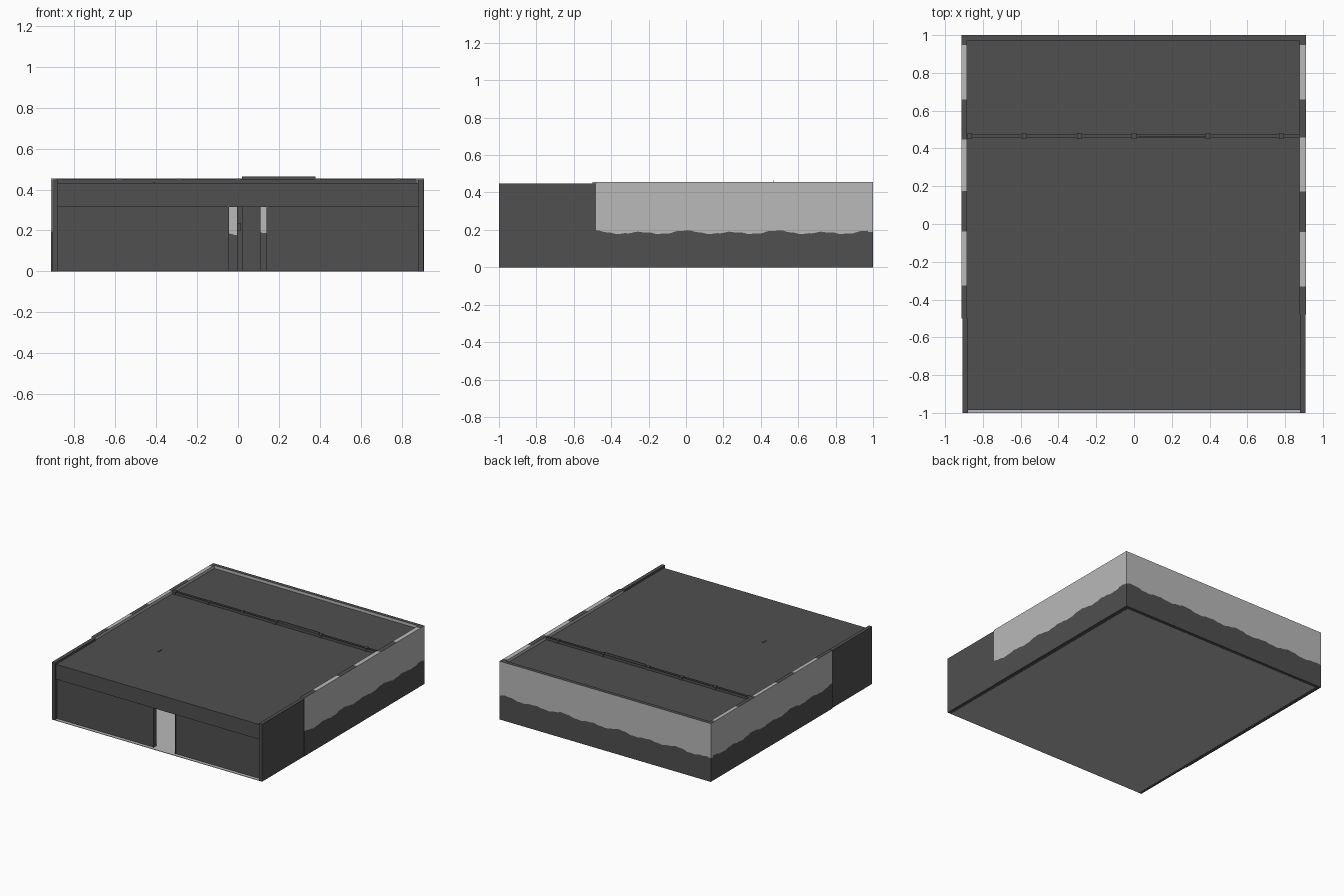
import bpy, bmesh, math

if "Cube" in bpy.data.objects:
    bpy.data.objects.remove(bpy.data.objects["Cube"])


def material(name, value):
    m = bpy.data.materials.new(name)
    m.diffuse_color = (value, value, value, 1)
    m.use_nodes = True
    m.node_tree.nodes["Principled BSDF"].inputs["Base Color"].default_value = m.diffuse_color
    return m


DARK = material("dark_grey", 0.080)
LIGHT = material("light_grey", 0.487)


def finish(name, bm, mats):
    me = bpy.data.meshes.new(name)
    bm.normal_update()
    bm.to_mesh(me)
    bm.free()
    for m in mats:
        me.materials.append(m)
    ob = bpy.data.objects.new(name, me)
    bpy.context.collection.objects.link(ob)
    return ob


def box(name, x0, x1, y0, y1, z0, z1, mat=DARK):
    bm = bmesh.new()
    bmesh.ops.create_cube(bm, size=1)
    for v in bm.verts:
        v.co.x = x0 if v.co.x < 0 else x1
        v.co.y = y0 if v.co.y < 0 else y1
        v.co.z = z0 if v.co.z < 0 else z1
    return finish(name, bm, [mat])


def paint_line(t):
    # uneven upper edge of the dark painted dado
    return (0.186 + 0.007 * math.cos(2 * math.pi * t / 0.245)
            + 0.004 * math.cos(2 * math.pi * t / 0.49)
            + 0.002 * math.sin(2 * math.pi * t / 0.07))


def painted_wall(name, a, b, d0, d1, height, along_y, top_light, phase=0.0):
    """Wall from a to b, thickness d0..d1, light above a wavy line."""
    bm = bmesh.new()
    n = round((b - a) / 0.0125)
    rows = []
    for i in range(n + 1):
        t = a + (b - a) * i / n
        h = paint_line(t + phase)
        ring = [(d0, 0), (d0, h), (d0, height), (d1, height), (d1, h), (d1, 0)]
        rows.append([bm.verts.new((d, t, z) if along_y else (t, d, z)) for d, z in ring])
    for i in range(n):
        t = a + (b - a) * (i + 0.5) / n
        for k in range(6):
            j = (k + 1) % 6
            f = bm.faces.new((rows[i][k], rows[i][j], rows[i + 1][j], rows[i + 1][k]))
            f.material_index = 1 if k in (1, 3) or (k == 2 and top_light(t)) else 0
    for r in (rows[0], rows[-1]):
        bm.faces.new((r[0], r[1], r[4], r[5]))
        bm.faces.new((r[1], r[2], r[3], r[4])).material_index = 1
    bmesh.ops.recalc_face_normals(bm, faces=bm.faces[:])
    finish(name, bm, [DARK, LIGHT])


# Painted side and back walls
patches = lambda t: (t + 0.325) % 0.495 < 0.283 and t < 0.95
painted_wall("left_wall", -0.50, 0.972, -0.914, -0.885, 0.455, True, patches)
painted_wall("right_wall", -0.48, 0.972, 0.875, 0.91, 0.455, True, patches)
painted_wall("back_wall", -0.914, 0.91, 0.972, 1.0, 0.455, False, lambda t: False, 0.13)

# Plain front stretches of the side walls
box("left_front_wall", -0.908, -0.88, -1, -0.50, 0, 0.448)
box("right_front_wall", 0.88, 0.908, -1, -0.48, 0, 0.448)

# Floor and roof
box("floor", -0.884, 0.879, -1, 0.975, 0, 0.004, LIGHT)
box("roof", -0.886, 0.88, -0.985, 0.974, 0.425, 0.432)
box("roof_mark", -0.413, -0.405, -0.40, -0.36, 0.432, 0.436)

# Front facade: recessed panels, fascia and door jambs
box("front_panel_left", -0.88, -0.045, -0.974, -0.95, 0, 0.32)
box("front_panel_right", 0.14, 0.88, -0.974, -0.95, 0, 0.32)
box("front_fascia", -0.88, 0.88, -0.985, -0.95, 0.315, 0.432)
box("door_jamb_left", -0.052, -0.045, -0.978, -0.94, 0, 0.315)
box("door_jamb_right", 0.14, 0.147, -0.978, -0.94, 0, 0.315)

# Roof beam: thin rails between small brackets, one raised stretch
stations = [-0.87, -0.58, -0.29, 0.0, 0.39, 0.78]
for side, y in (("front", 0.455), ("rear", 0.475)):
    box("beam_rail_" + side, -0.884, 0.874, y, y + 0.002, 0.425, 0.452)
box("raised_beam", 0.02, 0.38, 0.464, 0.467, 0.43, 0.465)
for x in stations:
    box("beam_bracket", x - 0.012, x + 0.012, 0.45, 0.482, 0.43, 0.453)

# Post below the beam, seen through the doorway
box("inner_post", 0.02, 0.11, 0.44, 0.49, 0.004, 0.425)
box("post_batten", -0.005, 0.02, 0.45, 0.48, 0.004, 0.425)
box("post_bracket", -0.006, 0.014, 0.43, 0.45, 0.20, 0.235)
